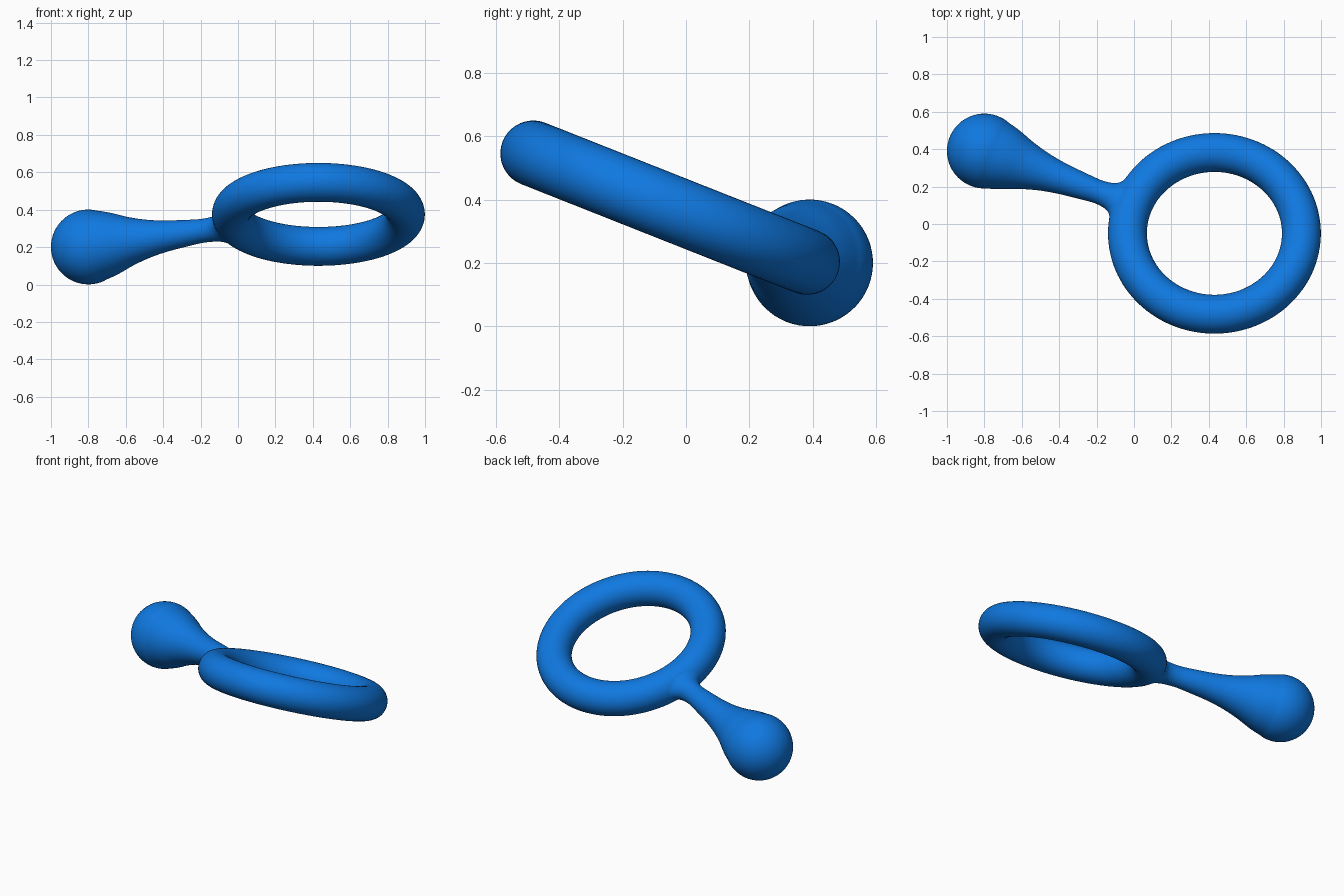
import bpy, bmesh
from math import sin, cos, pi, sqrt, radians
from mathutils import Vector, Matrix

if "Cube" in bpy.data.objects:
    bpy.data.objects.remove(bpy.data.objects["Cube"])

RING_C = Vector((0.43, -0.05, 0.375))   # ring centre
BALL_C = Vector((-0.80, 0.39, 0.20))    # ball centre
R, r = 0.465, 0.104                     # ring radii
BALL_R, NECK_R, SEG = 0.20, 0.064, 64
TILT = radians(-21.6)

blue = bpy.data.materials.new("blue")
blue.diffuse_color = (0.005, 0.19, 0.75, 1)
blue.use_nodes = True
blue.node_tree.nodes["Principled BSDF"].inputs["Base Color"].default_value = blue.diffuse_color

# Shared frame: X runs from ring centre to ball, Z is the ring normal
normal = Matrix.Rotation(TILT, 3, 'X') @ Vector((0, 0, 1))
ax = BALL_C - RING_C
ax = (ax - normal * ax.dot(normal)).normalized()
side = normal.cross(ax)
frame = Matrix((ax, side, normal)).transposed().to_4x4()
frame.translation = RING_C
D = (BALL_C - RING_C).length


def loft(name, rings, close_rings=False, cap=None):
    """Skin a list of closed point rings, optionally ending on a pole point."""
    bm = bmesh.new()
    vs = [[bm.verts.new(p) for p in ring] for ring in rings]
    n = len(vs[0])
    pairs = list(zip(vs, vs[1:])) + ([(vs[-1], vs[0])] if close_rings else [])
    for a, b in pairs:
        for i in range(n):
            j = (i + 1) % n
            bm.faces.new((a[i], a[j], b[j], b[i]))
    if cap is not None:
        pole = bm.verts.new(cap)
        for i in range(n):
            bm.faces.new((pole, vs[0][(i + 1) % n], vs[0][i]))
    bmesh.ops.recalc_face_normals(bm, faces=bm.faces)
    for f in bm.faces:
        f.smooth = True
    me = bpy.data.meshes.new(name)
    bm.to_mesh(me)
    bm.free()
    me.materials.append(blue)
    ob = bpy.data.objects.new(name, me)
    ob.matrix_world = frame
    bpy.context.collection.objects.link(ob)
    return ob


# Ring
ring = []
for i in range(112):
    a = 2 * pi * i / 112
    ring.append([Vector(((R + r * cos(b)) * cos(a), (R + r * cos(b)) * sin(a), r * sin(b)))
                 for b in (2 * pi * k / 40 for k in range(40))])
loft("ring", ring, close_rings=True)


# Ball and tapering handle: profile of (distance from ball centre, radius)
def catmull(pts, steps):
    out = []
    for p0, p1, p2, p3 in zip(pts, pts[1:], pts[2:], pts[3:]):
        for s in range(steps):
            t = s / steps
            out.append(0.5 * (2 * p1 + (p2 - p0) * t + (2 * p0 - 5 * p1 + 4 * p2 - p3) * t * t
                              + (3 * p1 - p0 - 3 * p2 + p3) * t ** 3))
    return out


arc = [Vector((BALL_R * cos(a), BALL_R * sin(a))) for a in
       (radians(180 - 5 * k) for k in range(1, 22))]
neck = [Vector(p) for p in ((0.066, 0.188), (0.14, 0.167), (0.24, 0.130), (0.34, 0.102),
                            (0.44, 0.084), (0.54, 0.073), (0.64, NECK_R), (0.74, 0.060))]
profile = arc + catmull([arc[-1]] + neck, 6)
angles = [2 * pi * k / SEG for k in range(SEG)]
rings = [[Vector((D - t, q * cos(a), q * sin(a))) for a in angles] for t, q in profile]


# Fillet flaring from the handle onto the ring surface
def on_ring(u, v):
    rho = R + sqrt(r * r - v * v)
    return Vector((sqrt(rho * rho - u * u), u, v))


for s in range(13):
    t = s / 12
    loop = []
    for a in angles:
        p0 = Vector((D - 0.64, NECK_R * cos(a), NECK_R * sin(a)))
        p1 = on_ring(0.062 * cos(a), 0.062 * sin(a))
        p2 = on_ring(0.125 * cos(a), 0.088 * sin(a))
        loop.append(p0 * (1 - t) ** 2 + p1 * 2 * t * (1 - t) + p2 * t * t)
    rings.append(loop)
loft("ball_handle", rings, cap=Vector((D + BALL_R, 0, 0)))
